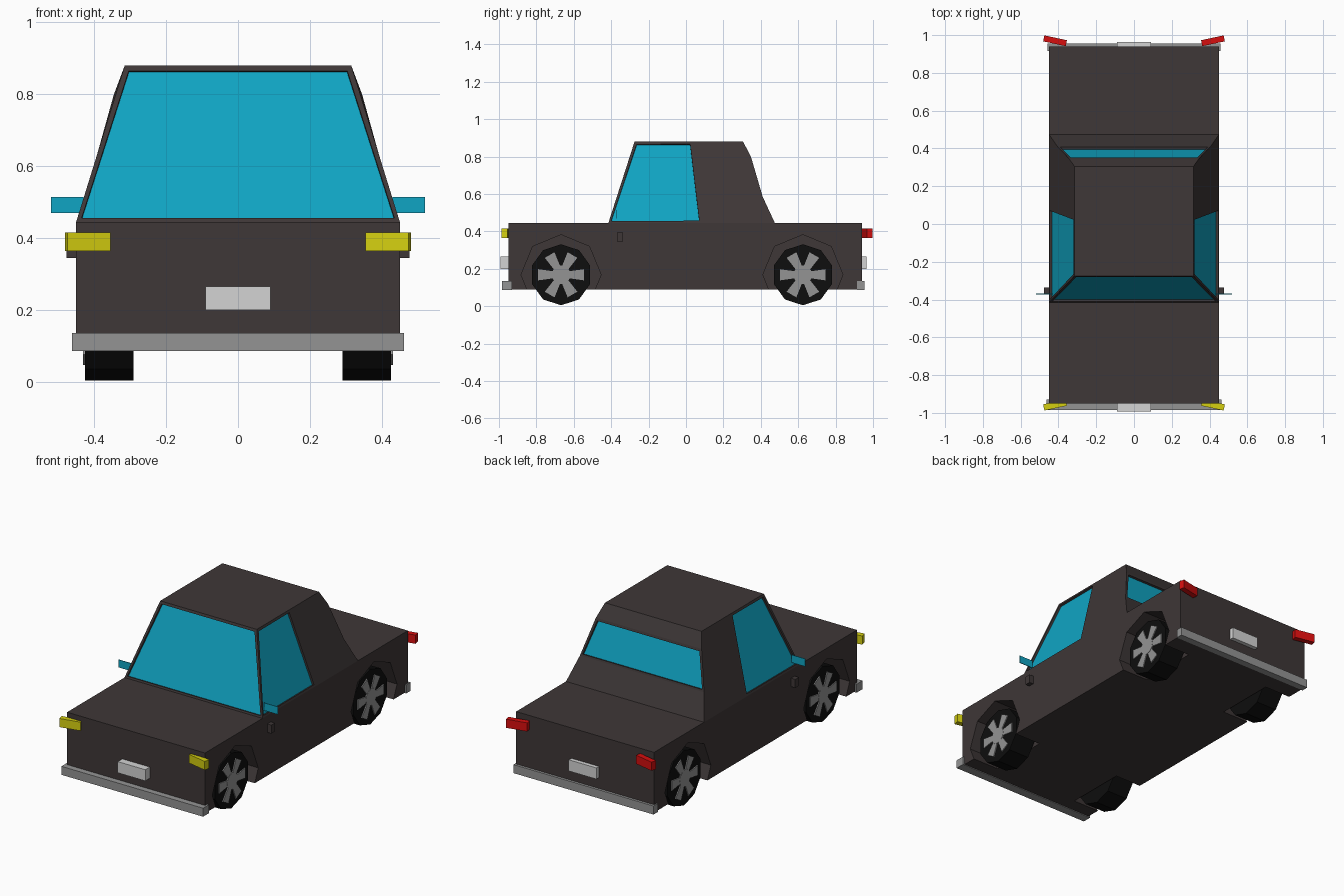
import bpy, bmesh, math
from mathutils import Matrix, Vector

if "Cube" in bpy.data.objects:
    bpy.data.objects.remove(bpy.data.objects["Cube"], do_unlink=True)


def material(name, srgb):
    m = bpy.data.materials.new(name)
    m.use_nodes = True
    col = [((c / 255 + 0.055) / 1.055) ** 2.4 if c > 10 else c / 3295 for c in srgb] + [1]
    m.diffuse_color = col
    m.node_tree.nodes["Principled BSDF"].inputs["Base Color"].default_value = col
    return m


PAINT = material("dark_brown_paint", (62, 55, 55))
GLASS = material("teal_glass", (16, 165, 196))
TYRE = material("black_rubber", (14, 14, 14))
STEEL = material("grey_steel", (148, 148, 148))
PLATE = material("pale_grey", (212, 212, 212))
YELLOW = material("yellow_lamp", (213, 207, 16))
RED = material("red_lamp", (214, 14, 14))


def finish(name, bm, *mats):
    bmesh.ops.recalc_face_normals(bm, faces=bm.faces)
    mesh = bpy.data.meshes.new(name)
    bm.to_mesh(mesh)
    bm.free()
    for m in mats:
        mesh.materials.append(m)
    ob = bpy.data.objects.new(name, mesh)
    bpy.context.collection.objects.link(ob)
    return ob


def box(name, lo, hi, mat, turn=0):
    lo, hi = Vector(lo), Vector(hi)
    bm = bmesh.new()
    bmesh.ops.create_cube(bm, size=1, matrix=Matrix.Translation((lo + hi) / 2)
                          @ Matrix.Rotation(turn, 4, "Z") @ Matrix.Diagonal((hi - lo).to_4d()))
    return finish(name, bm, mat)


def prism(bm, outline, x0, x1):
    """Extrude a (y, z) outline along x."""
    face = bm.faces.new([bm.verts.new((x0, y, z)) for y, z in outline])
    out = bmesh.ops.extrude_face_region(bm, geom=[face])["geom"]
    bmesh.ops.translate(bm, vec=(x1 - x0, 0, 0),
                        verts=[v for v in out if isinstance(v, bmesh.types.BMVert)])


def ring(y, z, r, n, start=math.pi / 2):
    return [(y + r * math.cos(start + math.tau * i / n),
             z + r * math.sin(start + math.tau * i / n)) for i in range(n)]


AXLES = {"front": -0.668, "rear": 0.625}
HUB_Z = 0.168

# Lower body with octagonal wheel arches cut into its sides
body = box("body", (-0.45, -0.95, 0.09), (0.45, 0.94, 0.445), PAINT)
bm = bmesh.new()
for y in AXLES.values():
    for s in (-1, 1):
        prism(bm, ring(y, HUB_Z, 0.214, 8), s * 0.28, s * 0.5)
cutter = finish("arch_cutter", bm, PAINT)
cutter.hide_render = True
mod = body.modifiers.new("arches", "BOOLEAN")
mod.operation = "DIFFERENCE"
mod.solver = "EXACT"
mod.object = cutter
bpy.context.view_layer.objects.active = body
bpy.ops.object.modifier_apply(modifier=mod.name)
bpy.data.objects.remove(cutter, do_unlink=True)

# Cabin: side outline points as (half width, y, z)
bm = bmesh.new()
POINTS = {
    "front_low": (0.45, -0.415, 0.445), "front_top": (0.315, -0.275, 0.88),
    "pillar_low": (0.45, 0.085, 0.445), "pillar_top": (0.315, 0.035, 0.88),
    "roof_end": (0.315, 0.305, 0.88), "glass_top": (0.345, 0.347, 0.80),
    "glass_low": (0.405, 0.41, 0.585), "rear_low": (0.45, 0.475, 0.445)}
side = {s: {k: bm.verts.new((s * x, y, z)) for k, (x, y, z) in POINTS.items()} for s in (-1, 1)}


def across(a, b):
    return bm.faces.new([side[-1][a], side[1][a], side[1][b], side[-1][b]])


windows = [across("front_low", "front_top"), across("glass_top", "glass_low")]
for a, b in (("front_top", "pillar_top"), ("pillar_top", "roof_end"),
             ("roof_end", "glass_top"), ("glass_low", "rear_low"),
             ("rear_low", "pillar_low"), ("pillar_low", "front_low")):
    across(a, b)
for s in (-1, 1):
    v = side[s]
    windows.append(bm.faces.new([v[k] for k in ("front_low", "front_top", "pillar_top", "pillar_low")]))
    bm.faces.new([v[k] for k in ("pillar_low", "pillar_top", "roof_end",
                                 "glass_top", "glass_low", "rear_low")])
bmesh.ops.recalc_face_normals(bm, faces=bm.faces)
# Window glass set into its frames
for f in windows:
    bmesh.ops.inset_individual(bm, faces=[f], thickness=0.019, depth=0)
    bmesh.ops.inset_individual(bm, faces=[f], thickness=0.0005, depth=-0.012)
    f.material_index = 1
finish("cabin", bm, PAINT, GLASS)

# Wheels: ten-sided tyres with six flared spokes on the outer face
for end, y in AXLES.items():
    for label, s in (("left", 1), ("right", -1)):
        bm = bmesh.new()
        prism(bm, ring(y, HUB_Z, 0.163, 10), s * 0.29, s * 0.425)
        finish(f"{end}_{label}_tyre", bm, TYRE)
        bm = bmesh.new()
        prism(bm, ring(y, HUB_Z, 0.05, 12), s * 0.42, s * 0.432)
        for i in range(6):
            rot = Matrix.Rotation(math.tau * i / 6, 2)
            spoke = [rot @ Vector(p) for p in
                     ((0.03, -0.017), (0.122, -0.03), (0.122, 0.03), (0.03, 0.017))]
            prism(bm, [(y + p.x, HUB_Z + p.y) for p in spoke], s * 0.42, s * 0.431)
        finish(f"{end}_{label}_rim", bm, STEEL)

# Bumpers and blank number plates
box("front_bumper", (-0.462, -0.985, 0.086), (0.462, -0.93, 0.136), STEEL)
box("rear_bumper", (-0.457, 0.915, 0.086), (0.457, 0.955, 0.136), STEEL)
box("front_plate", (-0.09, -0.992, 0.2), (0.09, -0.94, 0.266), PLATE)
box("rear_plate", (-0.09, 0.93, 0.2), (0.09, 0.964, 0.266), PLATE)

# Lamps, mirrors and door handles on both sides
for label, s in (("left", 1), ("right", -1)):
    xs = sorted((s * 0.357, s * 0.479))
    box(f"{label}_headlamp", (xs[0], -0.975, 0.365), (xs[1], -0.942, 0.416), YELLOW, -s * 0.21)
    box(f"{label}_tail_lamp", (xs[0], 0.954, 0.365), (xs[1] , 0.986, 0.416), RED, s * 0.21)
    xs = sorted((s * 0.43, s * 0.52))
    box(f"{label}_mirror", (xs[0], -0.372, 0.47), (xs[1], -0.368, 0.515), GLASS)
    xs = sorted((s * 0.44, s * 0.477))
    box(f"{label}_door_handle", (xs[0], -0.37, 0.345), (xs[1], -0.336, 0.395), PAINT)
